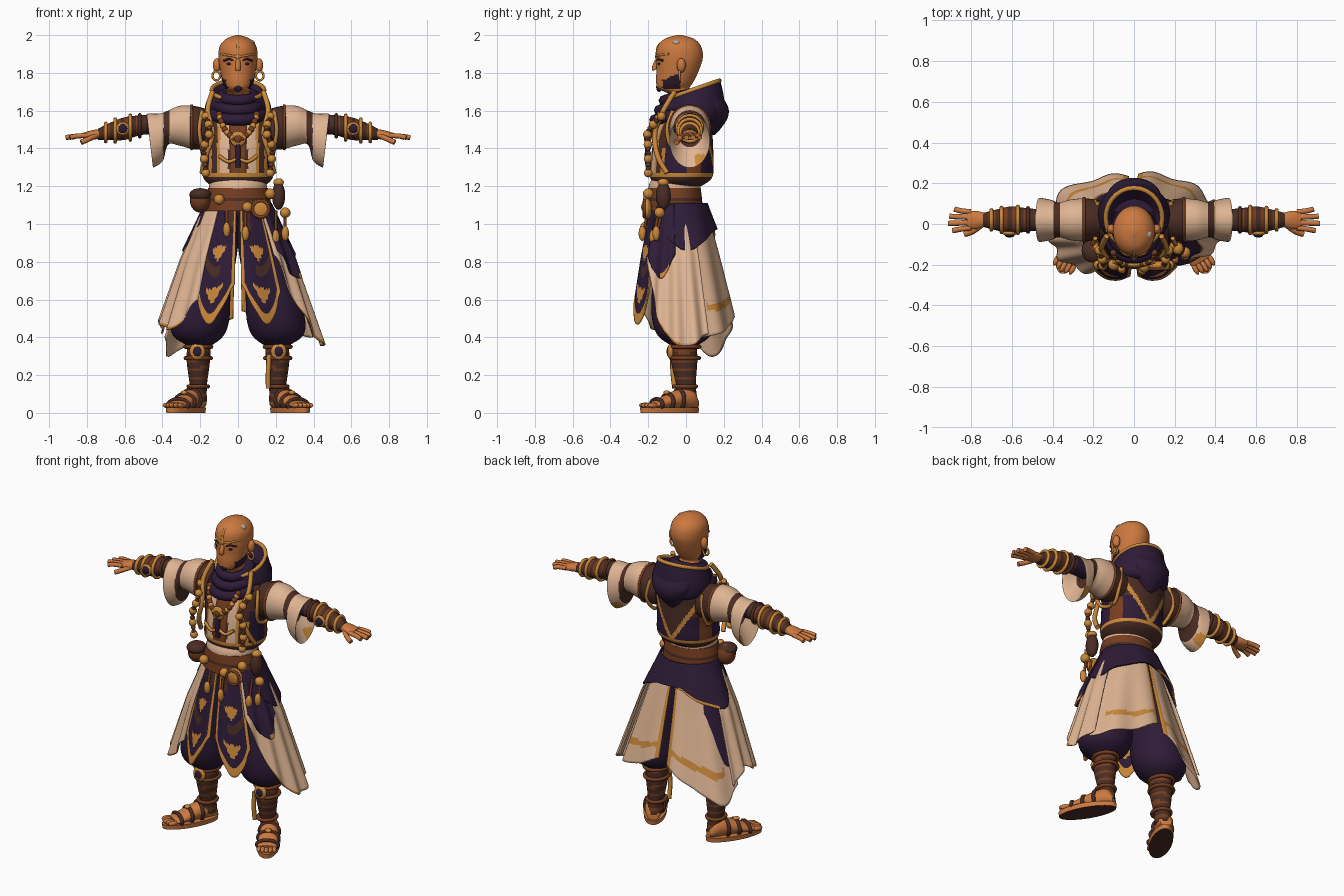
import bpy, bmesh
from math import sin, cos, pi, radians
from mathutils import Vector, Matrix

if "Cube" in bpy.data.objects:
    bpy.data.objects.remove(bpy.data.objects["Cube"])

PALETTE = {"skin": (0.6, 0.19, 0.05), "cream": (0.74, 0.46, 0.29), "purple": (0.027, 0.011, 0.038),
           "brown": (0.07, 0.026, 0.018), "leather": (0.18, 0.047, 0.014), "gold": (0.6, 0.25, 0.042),
           "hair": (0.025, 0.011, 0.024), "silver": (0.45, 0.38, 0.32)}
NAMES = list(PALETTE)
MATERIALS = []
for label, rgb in PALETTE.items():
    material = bpy.data.materials.new(label)
    material.use_nodes = True
    material.diffuse_color = (*rgb, 1)
    shader = material.node_tree.nodes["Principled BSDF"]
    shader.inputs["Base Color"].default_value = (*rgb, 1)
    shader.inputs["Roughness"].default_value = 0.8
    MATERIALS.append(material)


def finish(bm, name, paint, both=False, place=None, thick=0):
    """Colour, place and link a part; both=True also adds its mirror image."""
    if place:
        bm.transform(place)
    bmesh.ops.recalc_face_normals(bm, faces=bm.faces)
    for face in bm.faces:
        if paint:
            label = paint(face.calc_center_median()) if callable(paint) else paint
            face.material_index = NAMES.index(label)
    used = sorted({face.material_index for face in bm.faces})
    for face in bm.faces:
        face.material_index = used.index(face.material_index)
    for prefix in (("left_", "right_") if both else ("",)):
        if prefix == "right_":
            bmesh.ops.scale(bm, vec=(-1, 1, 1), verts=bm.verts)
            bmesh.ops.reverse_faces(bm, faces=bm.faces)
        mesh = bpy.data.meshes.new(prefix + name)
        bm.to_mesh(mesh)
        for index in used:
            mesh.materials.append(MATERIALS[index])
        mesh.shade_smooth()
        mesh.set_sharp_from_angle(angle=radians(50))
        part = bpy.data.objects.new(prefix + name, mesh)
        bpy.context.collection.objects.link(part)
        if thick:
            part.modifiers.new("thickness", "SOLIDIFY").thickness = thick
    bm.free()


def spline(points, steps):
    """Smooth curve through points of any dimension."""
    out = []
    for i in range(len(points) - 1):
        a, b, c, d = (points[min(max(i + k, 0), len(points) - 1)] for k in (-1, 0, 1, 2))
        for t in (k / steps for k in range(steps)):
            out.append(tuple(q + t * (r - p) / 2 + t * t * (p - 2.5 * q + 2 * r - s / 2)
                             + t ** 3 * (1.5 * (q - r) + (s - p) / 2) for p, q, r, s in zip(a, b, c, d)))
    return out + [tuple(points[-1])]


def skin_rings(bm, rings, closed=False):
    loops = [[bm.verts.new(co) for co in ring] for ring in rings]
    count = len(loops[0])
    for a, b in zip(loops, loops[1:] + loops[:1] if closed else loops[1:]):
        for i in range(count):
            j = (i + 1) % count
            bm.faces.new((a[i], a[j], b[j], b[i]))
    if not closed:
        bm.faces.new(loops[0])
        bm.faces.new(loops[-1])


def loft(name, rings, paint, axis="z", steps=4, sides=40, **options):
    """Ellipses (x, y, z, radius, radius, tilt) joined along an axis."""
    rings = [tuple(ring) + (0,) * (6 - len(ring)) for ring in rings]
    bm, loops = bmesh.new(), []
    for x, y, z, ra, rb, tilt in spline(rings, steps):
        loop = []
        for k in range(sides):
            p, q = ra * cos(2 * pi * k / sides), rb * sin(2 * pi * k / sides)
            offset = {"z": (p, q, tilt * q), "x": (tilt * q, p, q), "y": (p, tilt * q, q)}[axis]
            loop.append(Vector((x, y, z)) + Vector(offset))
        loops.append(loop)
    skin_rings(bm, loops)
    finish(bm, name, paint, **options)


def tube(name, points, radius, paint, closed=False, ref=(0.1, 1, 0.2), **options):
    path = [Vector(p) for p in (points if closed else spline(points, 5))]
    bm, loops, last = bmesh.new(), [], len(path) - 1
    for i, point in enumerate(path):
        ahead = path[(i + 1) % len(path)] if closed else path[min(i + 1, last)]
        tangent = (ahead - path[i - 1 if closed else max(i - 1, 0)]).normalized()
        u = tangent.cross(Vector(ref)).normalized()
        v = tangent.cross(u)
        loops.append([point + radius * (u * cos(k * pi / 4) + v * sin(k * pi / 4)) for k in range(8)])
    skin_rings(bm, loops, closed)
    finish(bm, name, paint, **options)


def ring(name, centre, ra, rb, radius, paint, axis="z", tilt=0, **options):
    points = []
    for k in range(28):
        p, q = ra * cos(k * pi / 14), rb * sin(k * pi / 14)
        points.append(Vector(centre) + Vector({"z": (p, q, tilt * q), "x": (tilt * q, p, q), "y": (p, 0, q)}[axis]))
    tube(name, points, radius, paint, True, {"x": (1, 0, 0), "y": (0, 1, 0), "z": (0, 0, 1)}[axis], **options)


def ball(name, centre, size, paint, **options):
    bm = bmesh.new()
    size = size if isinstance(size, tuple) else (size,) * 3
    bmesh.ops.create_uvsphere(bm, u_segments=16, v_segments=10, radius=1,
                              matrix=Matrix.LocRotScale(Vector(centre), None, Vector(size)))
    finish(bm, name, paint, **options)


def sheet(name, start, end, top, hems, paint, out=0.0, folds=3, depth=0.012, **options):
    """Hanging cloth on the flaring skirt cone, between two angles, with a shaped hem."""
    bm, nu, nv = bmesh.new(), 36, 44
    hem = spline([(h,) for h in hems], 28)
    grid = []
    for i in range(nu + 1):
        u = i / nu
        angle, low = radians(start + (end - start) * u), hem[round(u * (len(hem) - 1))][0]
        column = []
        for j in range(nv + 1):
            z = top + (low - top) * j / nv
            t = (1.1 - z) / 0.8
            grow = out * min(1, 0.3 + 2 * t) + depth * sin(u * folds * 2 * pi) * j / nv
            column.append(bm.verts.new(((0.17 + 0.27 * t + grow) * cos(angle),
                                        -0.04 + 0.04 * t + (0.145 + 0.15 * t + grow) * sin(angle), z)))
        grid.append(column)
    for i in range(nu):
        for j in range(nv):
            face = bm.faces.new((grid[i][j], grid[i + 1][j], grid[i + 1][j + 1], grid[i][j + 1]))
            face.material_index = NAMES.index(paint((i + 0.5) / nu, (j + 0.5) / nv))
    finish(bm, name, None, thick=0.008, **options)


# Head, face and ears
def head_paint(c):
    jaw = 1.715 < c.z < 1.795 + (c.y + 0.04) * 0.4 and -0.125 < c.y < -0.03
    return "hair" if jaw and abs(c.x) > 0.05 else "skin"
loft("head", [(0, 0, 1.58, 0.06, 0.06), (0, -0.02, 1.68, 0.06, 0.065), (0, -0.065, 1.715, 0.066, 0.082),
              (0, -0.06, 1.75, 0.082, 0.098), (0, -0.045, 1.81, 0.094, 0.112), (0, -0.035, 1.88, 0.103, 0.124),
              (0, -0.035, 1.94, 0.097, 0.115), (0, -0.035, 1.98, 0.063, 0.078), (0, -0.035, 2.0, 0.012, 0.015)],
     head_paint, steps=7, sides=56)
tube("nose", [(0, -0.15, 1.865), (0, -0.166, 1.83), (0, -0.163, 1.815)], 0.014, "skin")
ball("goatee", (0, -0.142, 1.725), (0.022, 0.016, 0.026), "hair")
ball("lips", (0, -0.15, 1.778), (0.025, 0.008, 0.006), "leather")
ball("forehead_jewel", (0, -0.154, 1.885), (0.015, 0.01, 0.015), "gold")
tube("forehead_mark", [(0, -0.154, 1.89), (0, -0.148, 1.935), (0, -0.13, 1.96)], 0.008, "gold")
tube("circlet", [(0, -0.157, 1.885), (0.05, -0.145, 1.893), (0.09, -0.09, 1.9)], 0.006, "gold", both=True)
ball("scalp_patch", (0.066, -0.05, 1.957), (0.024, 0.024, 0.019), "silver")
tube("eyebrow", [(0.018, -0.151, 1.862), (0.045, -0.146, 1.873), (0.075, -0.122, 1.864)], 0.006, "hair", both=True)
ball("eye", (0.042, -0.142, 1.848), (0.018, 0.008, 0.007), "hair", both=True)
ball("ear", (0.112, -0.025, 1.84), (0.021, 0.024, 0.038), "skin", both=True)
ring("earring", (0.115, -0.035, 1.785), 0.02, 0.024, 0.006, "gold", "y", both=True)

# Torso, vest and cowl
def vest_paint(c):
    side = abs(c.x)
    if c.z < 1.27:
        return "gold" if c.z > 1.248 else "brown"
    if c.y < 0:
        bands = ((0.035, "leather"), (0.05, "brown"), (0.095, "cream" if c.z < 1.54 else "brown"), (0.11, "gold"),
                 (0.14, "brown"), (0.155, "gold" if c.z < 1.4 else "brown"))
        return next((label for limit, label in bands if side < limit), "purple" if c.z < 1.46 else "brown")
    slant = side - (c.z - 1.26) * 0.6
    if abs(slant) < 0.014:
        return "gold"
    if slant > 0 and c.z < 1.42:
        return "leather" if side > 0.15 else "purple"
    return "brown"
loft("vest", [(0, -0.04, 1.2, 0.14, 0.12), (0, -0.025, 1.25, 0.185, 0.165), (0, -0.02, 1.36, 0.185, 0.165),
              (0, -0.01, 1.48, 0.195, 0.15), (0, 0.01, 1.58, 0.19, 0.125), (0, 0.01, 1.65, 0.1, 0.09)],
     vest_paint, steps=14, sides=128)
loft("waist_sash", [(0, -0.06, 1.15, 0.15, 0.13), (0, -0.06, 1.2, 0.153, 0.138), (0, -0.05, 1.26, 0.14, 0.12)], "cream")
loft("hood", [(0, 0.0, 1.64, 0.085, 0.1, 0.2), (0, 0.03, 1.705, 0.132, 0.14, 0.35), (0, 0.03, 1.69, 0.15, 0.155, 0.35),
              (0, 0.045, 1.62, 0.175, 0.16, 0.05), (0, 0.045, 1.57, 0.17, 0.14, -0.2), (0, 0.02, 1.55, 0.14, 0.11, -0.2)], "purple")
loft("hood_drape", [(0, 0.11, 1.69, 0.13, 0.07), (0, 0.14, 1.62, 0.13, 0.083), (0, 0.145, 1.56, 0.1, 0.075),
                    (0, 0.14, 1.5, 0.05, 0.04), (0, 0.135, 1.47, 0.015, 0.015)], "purple")
ring("hood_trim", (0, 0.03, 1.708), 0.139, 0.147, 0.012, "gold", tilt=0.35)
for i in range(3):
    ring("scarf_fold", (0, -0.03, 1.675 - 0.045 * i), 0.085 + 0.022 * i, 0.085 + 0.025 * i, 0.03, "purple", tilt=0.25)
tube("lapel_trim", [(0.135, -0.06, 1.7), (0.16, -0.12, 1.6), (0.135, -0.165, 1.48), (0.17, -0.15, 1.36),
                    (0.19, -0.1, 1.27)], 0.014, "gold", both=True)
tube("armhole_trim", [(0.19, -0.07, 1.6), (0.205, -0.1, 1.5), (0.19, -0.07, 1.4), (0.185, 0.04, 1.37),
                      (0.2, 0.11, 1.46), (0.18, 0.1, 1.58)], 0.011, "gold", both=True)

# Beads, necklace and hanging charms
for i, (x, y, z) in enumerate(spline([(0.17, -0.13, 1.57), (0.15, -0.2, 1.49), (0.18, -0.2, 1.4), (0.17, -0.2, 1.27)], 5)):
    ball("chest_bead", (x, y, z), 0.023 if i % 3 == 0 else 0.014, ("gold", "leather", "brown")[i % 3], both=True)
for i, (x, y, z) in enumerate(spline([(0.1, -0.14, 1.58), (0.07, -0.185, 1.5), (0.02, -0.2, 1.45)], 4)):
    ball("necklace_bead", (x, y, z), 0.017, "gold" if i % 2 else "leather", both=True)
ball("medallion", (0, -0.2, 1.45), (0.042, 0.016, 0.042), "gold")
ball("medallion_stone", (0, -0.213, 1.45), (0.02, 0.009, 0.02), "leather")
tube("pendant", [(0, -0.2, 1.42), (0, -0.205, 1.36), (0, -0.2, 1.3)], 0.014, "purple")
tube("vest_clasp", [(0.1, -0.185, 1.36), (0.05, -0.2, 1.33), (0, -0.2, 1.35)], 0.01, "gold", both=True)

# Sleeves, arms and hands
def sleeve_paint(c):
    if c.x > 0.4 and c.z < 1.37 and c.y > 0.05:
        return "gold"
    return "brown" if c.x < 0.245 or 0.365 < c.x < 0.395 else "cream"
loft("sleeve", [(0.14, 0.02, 1.5, 0.09, 0.1), (0.23, 0.02, 1.51, 0.105, 0.115), (0.31, 0.02, 1.52, 0.1, 0.105),
                (0.37, 0.02, 1.51, 0.085, 0.09), (0.405, 0.02, 1.46, 0.098, 0.125, 0.06), (0.462, 0.02, 1.442, 0.108, 0.142, 0.11),
                (0.455, 0.02, 1.445, 0.095, 0.13, 0.11), (0.38, 0.02, 1.5, 0.06, 0.07)], sleeve_paint, "x", 8, both=True)
ring("shoulder_trim", (0.245, 0.02, 1.512), 0.106, 0.114, 0.008, "leather", "x", both=True)
def arm_paint(c):
    if c.x < 0.49:
        return "purple"
    return "leather" if sin(c.x * 110) > -0.2 else "brown"
loft("forearm", [(0.36, 0.02, 1.53, 0.055, 0.055), (0.5, 0.02, 1.525, 0.055, 0.052), (0.6, 0.02, 1.505, 0.066, 0.06),
                 (0.68, 0.02, 1.49, 0.05, 0.045), (0.74, 0.02, 1.475, 0.034, 0.03)], arm_paint, "x", 8, both=True)
for x, z, size in ((0.52, 1.52, 0.058), (0.57, 1.51, 0.065), (0.65, 1.495, 0.06), (0.7, 1.485, 0.048)):
    ring("bracer_band", (x, 0.02, z), size, size, 0.01, "gold" if x > 0.55 else "brown", "x", both=True)
ball("bracer_gem", (0.61, -0.045, 1.505), (0.036, 0.014, 0.036), "gold", both=True)
ball("bracer_stone", (0.61, -0.056, 1.505), (0.024, 0.01, 0.024), "purple", both=True)
loft("palm", [(0.72, 0.02, 1.478, 0.03, 0.026), (0.77, 0.02, 1.472, 0.044, 0.025), (0.82, 0.02, 1.465, 0.044, 0.018)], "skin", "x", both=True)
for i, reach in enumerate((0.89, 0.912, 0.905, 0.88)):
    y = 0.026 * (i - 1.5)
    tube("finger", [(0.8, 0.02 + y, 1.468), (0.85, 0.02 + 1.15 * y, 1.466), (reach, 0.02 + 1.35 * y, 1.458)], 0.0135, "skin", both=True)
tube("thumb", [(0.75, -0.005, 1.468), (0.79, -0.035, 1.45), (0.83, -0.05, 1.432)], 0.0145, "skin", both=True)

# Belt, pouches and charms
loft("belt", [(0, -0.06, 1.07, 0.178, 0.15), (0, -0.06, 1.13, 0.172, 0.145), (0, -0.06, 1.19, 0.158, 0.138)],
     lambda c: "brown" if abs(c.z - 1.13) < 0.012 else "leather", steps=8)
ball("belt_buckle", (0.12, -0.205, 1.08), (0.055, 0.025, 0.055), "gold")
ring("buckle_rim", (0.12, -0.22, 1.08), 0.043, 0.043, 0.009, "leather", "y")
ball("belt_pouch", (-0.2, -0.12, 1.125), (0.055, 0.06, 0.065), "leather")
ball("belt_pouch_flap", (-0.2, -0.13, 1.155), (0.058, 0.06, 0.035), "brown")
ball("belt_flask", (0.215, -0.12, 1.15), (0.035, 0.04, 0.075), "brown")
ball("belt_flask_cap", (0.215, -0.12, 1.22), (0.028, 0.03, 0.022), "gold")
for x, y, z in ((0.25, -0.14, 1.06), (0.05, -0.21, 1.09), (-0.1, -0.2, 1.13), (0.17, -0.2, 1.16)):
    ball("belt_charm", (x, y, z), 0.028, "gold")
for x, low in ((0.04, 0.95), (0.2, 0.93), (-0.06, 0.97), (0.25, 0.95)):
    y = -0.235 + abs(x) * 0.35
    tube("tassel_cord", [(x, y + 0.02, 1.07), (x, y - 0.005, low)], 0.008, "leather")
    ball("tassel", (x, y - 0.01, low), (0.02, 0.02, 0.04), "gold")

# Skirt cloths
def front_paint(u, v):
    if min(u, 1 - u) < 0.09 or v > 0.9:
        return "gold"
    if any(abs(u - 0.5) * 0.3 + abs(v - spot) < 0.075 for spot in (0.38, 0.75)):
        return "gold"
    return "brown" if 0.5 < v < 0.58 and u > 0.4 or v < 0.2 and u < 0.4 else "purple"
def cream_paint(u, v):
    return "gold" if v > 0.97 and 0.2 < u < 0.6 else "cream"
def banded_paint(u, v):
    return "gold" if 0.8 < v + 0.08 * u < 0.86 and u < 0.8 or u < 0.06 else "cream"
def wrap_paint(u, v):
    return "gold" if v > 0.94 and 0.55 < u < 0.8 else "purple"
sheet("front_panel", -87, -48, 1.08, (0.68, 0.56, 0.47, 0.52, 0.64), front_paint, 0.014, 1, both=True)
sheet("left_side_cloth", -50, 24, 1.07, (0.84, 0.54, 0.38, 0.36, 0.42), cream_paint, 0.036, 4, 0.014)
sheet("right_side_cloth", 236, 160, 1.07, (0.6, 0.45, 0.46, 0.5, 0.42), cream_paint, 0.036, 4, 0.014)
sheet("left_back_cloth", 87, 16, 1.05, (0.54, 0.46, 0.42, 0.4), banded_paint, 0.008, 2, 0.012)
sheet("right_back_cloth", 94, 172, 1.05, (0.5, 0.42, 0.35, 0.3, 0.4), banded_paint, -0.012, 2, 0.012)
sheet("hip_wrap", -25, 205, 1.11, (0.94, 0.86, 0.92, 0.97, 0.96, 0.89, 0.86, 1.0), wrap_paint, 0.045, 5, 0.008)
sheet("left_side_drape", -46, -8, 1.1, (0.86, 0.74, 0.72, 0.84), wrap_paint, 0.055, 2)

# Trousers and wrapped shins
loft("trouser_leg", [(0.08, -0.04, 1.05, 0.08, 0.11), (0.12, -0.03, 0.88, 0.12, 0.135), (0.175, -0.025, 0.66, 0.138, 0.155),
                     (0.2, -0.02, 0.5, 0.155, 0.16), (0.21, -0.01, 0.41, 0.135, 0.14), (0.205, -0.01, 0.36, 0.07, 0.075)],
     "purple", both=True)
def shin_paint(c):
    return "leather" if sin(c.z * 130 + c.x * 12) > 0.45 else "brown"
loft("shin", [(0.205, -0.01, 0.4, 0.06, 0.065), (0.21, -0.01, 0.28, 0.062, 0.07), (0.21, 0.0, 0.15, 0.046, 0.052),
              (0.21, 0.01, 0.06, 0.045, 0.052)], shin_paint, steps=9, both=True)
for z, size in ((0.35, 0.069), (0.29, 0.067), (0.14, 0.052)):
    ring("shin_band", (0.21, -0.005, z), size, size + 0.007, 0.011, "leather", both=True)
ball("knee_guard", (0.215, -0.08, 0.325), (0.042, 0.018, 0.045), "gold", both=True)
ball("knee_stone", (0.215, -0.093, 0.325), (0.024, 0.01, 0.026), "purple", both=True)
tube("shin_tassel", [(0.165, -0.07, 0.31), (0.16, -0.07, 0.22), (0.16, -0.06, 0.13)], 0.013, "gold")

# Sandalled feet, turned outward
turn = {"both": True, "place": Matrix.Translation((0.22, 0.01, 0)) @ Matrix.Rotation(radians(30), 4, "Z")
        @ Matrix.Diagonal((1.08, 1.12, 1, 1))}
loft("sandal_sole", [(0, -0.1, 0, 0.06, 0.155), (0, -0.1, 0.028, 0.063, 0.158)],
     lambda c: "brown" if c.z < 0.005 else "skin", steps=1, **turn)
loft("foot", [(0, 0.045, 0.05, 0.03, 0.025), (0, 0.01, 0.075, 0.046, 0.055), (0, -0.07, 0.07, 0.05, 0.048),
              (0, -0.16, 0.048, 0.054, 0.026), (0, -0.2, 0.04, 0.05, 0.015)], "skin", "y", **turn)
for i in range(5):
    ball("toe", (0.021 * (i - 2), -0.215 - 0.005 * (2 - abs(i - 2)), 0.04), (0.012, 0.028, 0.014), "skin", **turn)
for y, z, wide, tall in ((-0.17, 0.044, 0.057, 0.03), (-0.11, 0.058, 0.056, 0.043), (-0.05, 0.07, 0.053, 0.055)):
    ring("sandal_strap", (0, y, z), wide, tall, 0.01, "brown", "y", **turn)
ball("sandal_stud", (0, -0.115, 0.107), (0.017, 0.017, 0.012), "gold", **turn)
